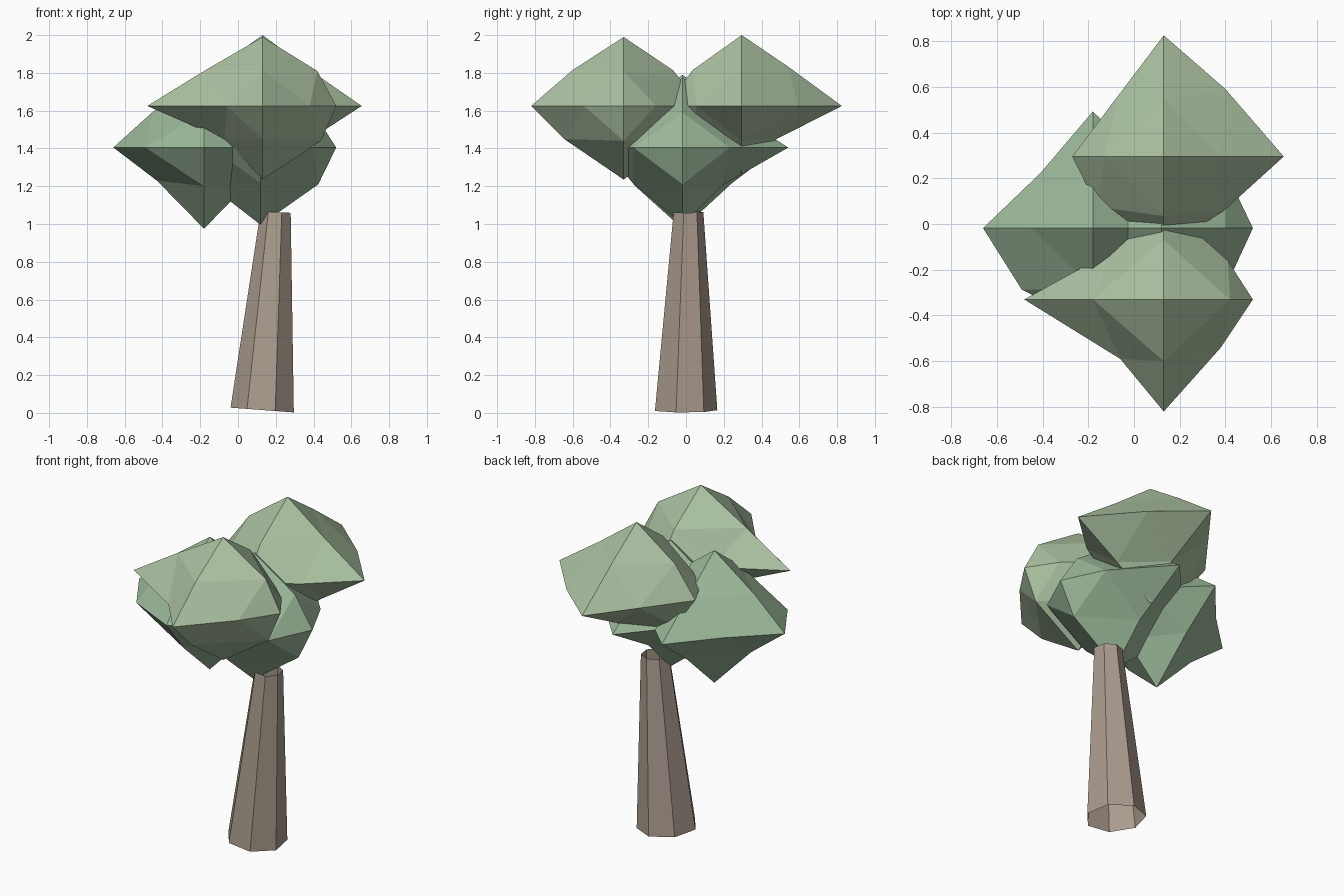
import bpy, math
from itertools import product

if "Cube" in bpy.data.objects:
    bpy.data.objects.remove(bpy.data.objects["Cube"])


def material(name, color):
    m = bpy.data.materials.new(name)
    m.diffuse_color = (*color, 1)
    m.use_nodes = True
    m.node_tree.nodes["Principled BSDF"].inputs["Base Color"].default_value = m.diffuse_color
    return m


def add_mesh(name, verts, faces, mat):
    me = bpy.data.meshes.new(name)
    me.from_pydata(verts, [], faces)
    me.materials.append(mat)
    ob = bpy.data.objects.new(name, me)
    bpy.context.collection.objects.link(ob)


AXES = {'L': (0, -1), 'R': (0, 1), 'F': (1, -1), 'B': (1, 1), 'D': (2, -1), 'U': (2, 1)}
DEFAULT = (0.26, 0.26, 0.19)


def clump(name, centre, reach, mids, mat):
    """Octahedron with every face split in four; mids shift the edge midpoints."""
    verts, index = [], {}

    def vert(key):
        key = ''.join(sorted(key))
        if key not in index:
            p = list(centre)
            for n, c in enumerate(key):
                ax, s = AXES[c]
                if len(key) == 1:
                    d = reach['LRFBDU'.index(c)]
                elif key in mids:
                    d = mids[key][n]
                else:
                    d = DEFAULT[ax]
                p[ax] += s * d
            index[key] = len(verts)
            verts.append(p)
        return index[key]

    faces = []
    for x, y, z in product('LR', 'FB', 'DU'):
        tris = [(x, x + y, x + z), (y, y + z, x + y), (z, x + z, y + z), (x + y, y + z, x + z)]
        flip = AXES[x][1] * AXES[y][1] * AXES[z][1] < 0
        for t in tris:
            f = [vert(k) for k in t]
            faces.append(f[::-1] if flip else f)
    add_mesh(name, verts, faces, mat)


bark = material('bark', (0.40, 0.33, 0.27))
light = material('leaf_light', (0.41, 0.54, 0.36))
dark = material('leaf_dark', (0.33, 0.48, 0.32))

# Trunk: leaning, tapered, open seven-sided tube
N = 7
ring = [math.radians(190) + math.tau * i / N for i in range(N)]
low = [(0.13 + 0.172 * math.cos(a), -0.006 + 0.172 * math.sin(a), 0.015 - 0.013 * math.cos(a)) for a in ring]
top = [(0.20 + 0.082 * math.cos(a), 0.01 + 0.082 * math.sin(a), 1.063 - 0.004 * math.cos(a)) for a in ring]
add_mesh('trunk', low + top, [(i, (i + 1) % N, N + (i + 1) % N, N + i) for i in range(N)], bark)

# Foliage: reach is left, right, front, back, down, up; mid keys are sorted letters
clump('foliage_front', (0.13, -0.33, 1.625), (0.61, 0.39, 0.49, 0.42, 0.39, 0.365),
      {'RU': (0.29, 0.185), 'FR': (0.21, 0.25), 'FL': (0.26, 0.19), 'FU': (0.27, 0.19),
       'DF': (0.175, 0.315), 'DR': (0.185, 0.31), 'DL': (0.18, 0.2), 'LU': (0.31, 0.185),
       'BR': (0.17, 0.28), 'BL': (0.21, 0.23)}, light)
clump('foliage_back', (0.13, 0.295, 1.625), (0.40, 0.525, 0.40, 0.53, 0.36, 0.375),
      {'BR': (0.295, 0.27), 'BU': (0.25, 0.205), 'BD': (0.185, 0.175), 'BL': (0.265, 0.2),
       'FL': (0.22, 0.29), 'FR': (0.24, 0.26), 'RU': (0.25, 0.19), 'DR': (0.185, 0.24)}, light)
clump('foliage_left', (-0.18, -0.018, 1.405), (0.48, 0.38, 0.42, 0.51, 0.43, 0.385),
      {'DL': (0.175, 0.25), 'FL': (0.27, 0.31), 'BL': (0.24, 0.23), 'LU': (0.27, 0.19),
       'DR': (0.205, 0.22), 'DF': (0.205, 0.25)}, dark)
clump('foliage_centre', (0.12, -0.018, 1.405), (0.40, 0.40, 0.42, 0.56, 0.41, 0.37),
      {'DR': (0.195, 0.305), 'BD': (0.21, 0.2), 'BR': (0.25, 0.28), 'FR': (0.26, 0.28),
       'RU': (0.28, 0.185), 'DL': (0.2, 0.27)}, dark)
